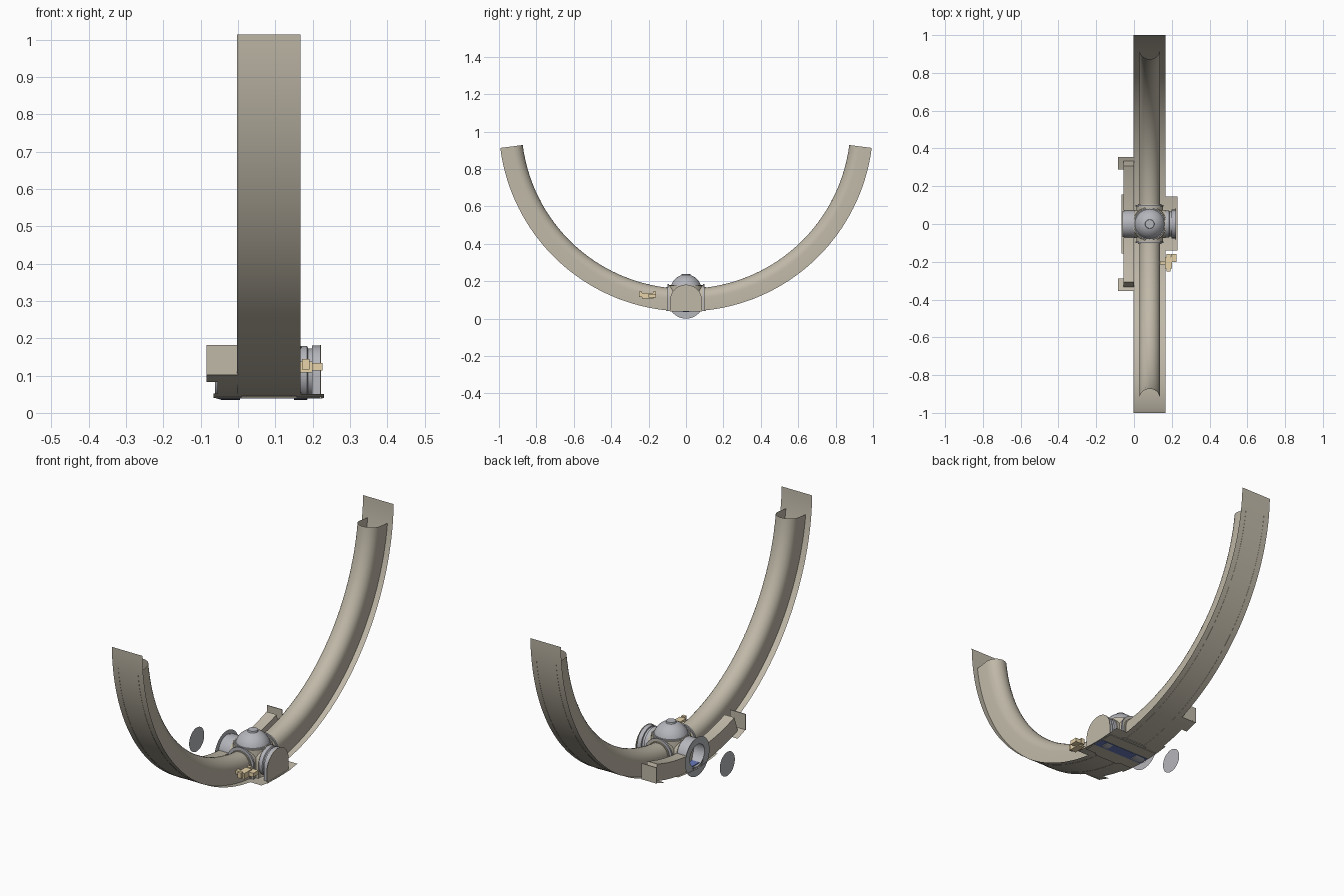
import bpy, bmesh
from math import sin, cos, pi, radians
from mathutils import Matrix

cube = bpy.data.objects.get("Cube")
if cube:
    bpy.data.objects.remove(cube, do_unlink=True)


def material(name, rgb):
    m = bpy.data.materials.new(name)
    m.use_nodes = True
    m.diffuse_color = (*rgb, 1)
    m.node_tree.nodes["Principled BSDF"].inputs["Base Color"].default_value = (*rgb, 1)
    return m


TAN = material("warm_tan", (0.53, 0.485, 0.395))
GREY = material("cool_grey", (0.46, 0.465, 0.5))
CREAM = material("cream", (0.82, 0.67, 0.41))
BLUE = material("deep_blue", (0.13, 0.19, 0.47))

RADIUS, ZC, CX = 1.0, 1.04, 0.083   # ring radius, ring centre height, corridor centre
HUB_Z = 0.107


def finish(bm, name, mat, smooth=True, solid=True):
    if solid:
        bmesh.ops.recalc_face_normals(bm, faces=bm.faces)
    me = bpy.data.meshes.new(name)
    bm.to_mesh(me)
    bm.free()
    ob = bpy.data.objects.new(name, me)
    bpy.context.collection.objects.link(ob)
    me.materials.append(mat)
    if smooth:
        bpy.ops.object.select_all(action='DESELECT')
        ob.select_set(True)
        bpy.context.view_layer.objects.active = ob
        bpy.ops.object.shade_smooth_by_angle(angle=radians(35))


def sweep(name, profile, a0, a1, mat, steps=32, closed=False):
    """Sweep an (x, radius) profile along the ring between two angles from the bottom."""
    bm = bmesh.new()
    rows = []
    for i in range(steps + 1):
        a = radians(a0 + (a1 - a0) * i / steps)
        rows.append([bm.verts.new((x, r * sin(a), ZC - r * cos(a))) for x, r in profile])
    n = len(profile)
    for p, q in zip(rows, rows[1:]):
        for j in range(n if closed else n - 1):
            k = (j + 1) % n
            bm.faces.new((p[j], p[k], q[k], q[j]))
    if closed:
        bm.faces.new(rows[0])
        bm.faces.new(rows[-1])
    finish(bm, name, mat, solid=closed)


def rect(x0, x1, r0, r1):
    return [(x0, r0), (x1, r0), (x1, r1), (x0, r1)]


def arch(half, base, top, steps=14):
    """Upright arch outline as (across, height) points."""
    spring = top - half
    arc = [(half * cos(pi * i / steps), spring + half * sin(pi * i / steps))
           for i in range(steps + 1)]
    return [(half, base)] + arc + [(-half, base)]


def extrude(name, outline, axis, d0, d1, mat, centre=0.0):
    """Extrude an (across, z) outline along x or y."""
    bm = bmesh.new()
    ends = []
    for d in (d0, d1):
        ends.append([bm.verts.new((d, centre + u, z) if axis == 'x' else (centre + u, d, z))
                     for u, z in outline])
    n = len(outline)
    for j in range(n):
        k = (j + 1) % n
        bm.faces.new((ends[0][j], ends[0][k], ends[1][k], ends[1][j]))
    bm.faces.new(ends[0])
    bm.faces.new(ends[1])
    finish(bm, name, mat)


def box(name, lo, hi, mat):
    bm = bmesh.new()
    size = [b - a for a, b in zip(lo, hi)]
    mid = [(a + b) / 2 for a, b in zip(lo, hi)]
    bmesh.ops.create_cube(bm, size=1, matrix=Matrix.Translation(mid) @ Matrix.Diagonal((*size, 1)))
    finish(bm, name, mat, smooth=False)


def drum(name, r1, r2, z0, z1, mat):
    """Upright tapered drum on the hub axis."""
    bm = bmesh.new()
    bmesh.ops.create_cone(bm, cap_ends=True, segments=40, radius1=r1, radius2=r2, depth=z1 - z0,
                          matrix=Matrix.Translation((CX, 0, (z0 + z1) / 2)))
    finish(bm, name, mat)


def lathe_x(name, profile, z, mat, closed=True, steps=40):
    """Spin an (x, radius) profile around a level axis along x."""
    bm = bmesh.new()
    rows = [[bm.verts.new((x, r * sin(2 * pi * i / steps), z + r * cos(2 * pi * i / steps)))
             for x, r in profile] for i in range(steps)]
    n = len(profile)
    for i in range(steps):
        p, q = rows[i], rows[(i + 1) % steps]
        for j in range(n if closed else n - 1):
            k = (j + 1) % n
            bm.faces.new((p[j], p[k], q[k], q[j]))
    finish(bm, name, mat, solid=closed)


def disc(name, x, z, r, mat):
    bm = bmesh.new()
    bmesh.ops.create_circle(bm, cap_ends=True, segments=40, radius=r,
                            matrix=Matrix.Translation((x, 0, z)) @ Matrix.Rotation(pi / 2, 4, 'Y'))
    finish(bm, name, mat, smooth=False, solid=False)


# Floor sheet of the ring
sweep("floor_sheet", [(-0.003, RADIUS), (0.167, RADIUS)], -88.5, 88.5, TAN, steps=120)

# Arched corridor on both arms, with raised seams over the roof
vault = [(CX + u, RADIUS - h) for u, h in arch(0.055, -0.001, 0.12)]
rib = [(CX + u, RADIUS - h) for u, h in arch(0.0562, 0.0, 0.1212)][4:-4]
for side, tag in ((1, "back"), (-1, "front")):
    sweep(tag + "_corridor", vault, side * 5, side * 82.7, TAN, steps=72)
    for i in range(1, 10):
        a = 5 + i * 8.2
        sweep(f"{tag}_seam_{i}", rib, side * (a - 0.12), side * (a + 0.12), TAN, steps=1)

    # Side trays on the right-hand edge
    sweep(tag + "_tray", rect(-0.055, 0.0, 0.918, 0.999), side * 4.5, side * 19.5, TAN, 8, True)
    sweep(tag + "_tray_floor", [(-0.065, RADIUS), (0.0, RADIUS)], 0, side * 9, TAN, 8)
    sweep(tag + "_tray_end_floor", [(-0.085, RADIUS), (0.0, RADIUS)],
          side * 16.8, side * 20.8, TAN, 4)
    box(tag + "_tray_end_panel", (-0.085, side * 0.353 - 0.002, 0.102),
        (0.0, side * 0.353 + 0.002, 0.182), TAN)

# Hub base plate, side step and stripe underneath
box("hub_base", (-0.06, -0.09, 0.04), (0.228, 0.09, 0.043), TAN)
sweep("hub_side_step", [(0.16, RADIUS), (0.23, RADIUS)], -8.1, 8.3, TAN, 8)
box("hub_stripe", (-0.058, -0.028, 0.0385), (0.226, 0.028, 0.0405), BLUE)

# Crossing vaults of the hub, with collars
extrude("hub_vault_long", arch(0.07, 0.042, 0.18), 'y', -0.1, 0.1, TAN, CX)
extrude("hub_vault_cross", arch(0.075, 0.042, 0.182), 'x', 0.0, 0.166, TAN)
for s, tag in ((1, "back"), (-1, "front")):
    extrude(tag + "_collar", arch(0.074, 0.042, 0.186), 'y', s * 0.092, s * 0.1, GREY, CX)
    extrude(tag + "_collar_lip", arch(0.062, 0.042, 0.17), 'y', s * 0.1, s * 0.106, TAN, CX)

# Hub body and dome
drum("hub_body", 0.1, 0.09, 0.043, 0.176, TAN)
drum("dome_ring", 0.086, 0.083, 0.172, 0.18, GREY)
drum("dome_cap", 0.025, 0.023, 0.23, 0.24, GREY)
bm = bmesh.new()
bmesh.ops.create_uvsphere(bm, u_segments=40, v_segments=24, radius=0.083,
                          matrix=Matrix.Translation((CX, 0, 0.153)))
finish(bm, "hub_dome", GREY)

# Open hatch on the right, with its loose cover
lathe_x("right_hatch_tunnel", [(0.005, 0.072), (-0.045, 0.072), (-0.062, 0.067),
                               (-0.062, 0.06), (0.005, 0.06)], HUB_Z, GREY)
lathe_x("right_hatch_flange", [(-0.063, 0.06), (-0.063, 0.097)], 0.097, GREY, closed=False)
disc("right_hatch_back", -0.002, HUB_Z, 0.06, TAN)
box("hatch_inner_floor", (-0.055, -0.028, 0.052), (-0.004, 0.028, 0.056), BLUE)
disc("loose_hatch_cover", -0.23, 0.105, 0.06, GREY)

# Closed hatch on the left
lathe_x("left_hatch_tunnel", [(0.15, 0.0005), (0.15, 0.072), (0.185, 0.072), (0.188, 0.066),
                              (0.2, 0.066), (0.2, 0.0005)], HUB_Z, GREY)
extrude("left_hatch_frame", arch(0.076, 0.04, 0.18), 'x', 0.198, 0.219, GREY)
extrude("left_door", arch(0.086, 0.038, 0.182), 'x', 0.219, 0.222, TAN)

# Small fixture on the front corridor
box("fixture_arm", (0.136, -0.215, 0.112), (0.19, -0.195, 0.13), CREAM)
box("fixture_body", (0.165, -0.235, 0.108), (0.2, -0.175, 0.138), CREAM)
box("fixture_head", (0.195, -0.2, 0.113), (0.226, -0.16, 0.133), CREAM)
for y, tag in ((-0.243, "front"), (-0.168, "back")):
    box(tag + "_fixture_knob", (0.172, y - 0.008, 0.116), (0.192, y + 0.008, 0.144), CREAM)
